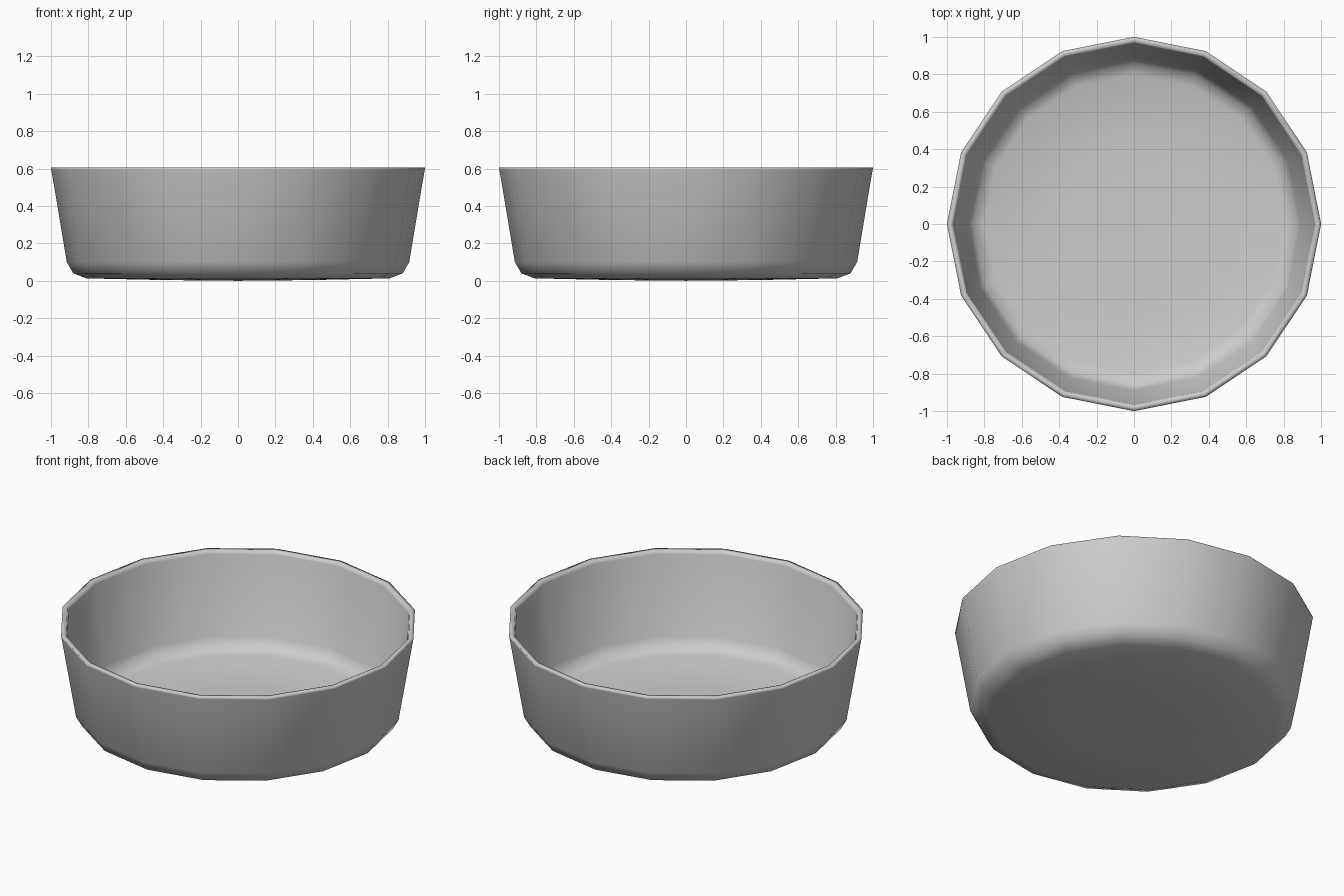
import bpy, bmesh, math

if "Cube" in bpy.data.objects:
    bpy.data.objects.remove(bpy.data.objects["Cube"])

SIDES = 16

# Wall cross-section (radius, height): under the base, up the outside, over the rim, down inside
PROFILE = [
    (0.0, 0.0), (0.40, 0.004), (0.81, 0.013), (0.88, 0.04), (0.915, 0.10),
    (0.997, 0.59), (1.0, 0.605),
    (0.972, 0.605), (0.965, 0.585),
    (0.89, 0.11), (0.86, 0.06), (0.80, 0.04), (0.40, 0.03), (0.0, 0.026),
]


def lathe(name, profile, sides):
    bm = bmesh.new()
    rings = []
    for r, z in profile:
        if r == 0:
            rings.append([bm.verts.new((0, 0, z))] * sides)
        else:
            rings.append([bm.verts.new((r * math.cos(math.tau * i / sides),
                                        r * math.sin(math.tau * i / sides), z))
                          for i in range(sides)])
    for low, high in zip(rings, rings[1:]):
        for i in range(sides):
            j = (i + 1) % sides
            corners = [low[i], low[j], high[j], high[i]]
            bm.faces.new(list(dict.fromkeys(corners)))
    bmesh.ops.recalc_face_normals(bm, faces=bm.faces)
    for face in bm.faces:
        face.smooth = True
    mesh = bpy.data.meshes.new(name)
    bm.to_mesh(mesh)
    bm.free()
    obj = bpy.data.objects.new(name, mesh)
    bpy.context.collection.objects.link(obj)
    return obj


# Round bowl with thin sloping walls
lathe("bowl", PROFILE, SIDES)
